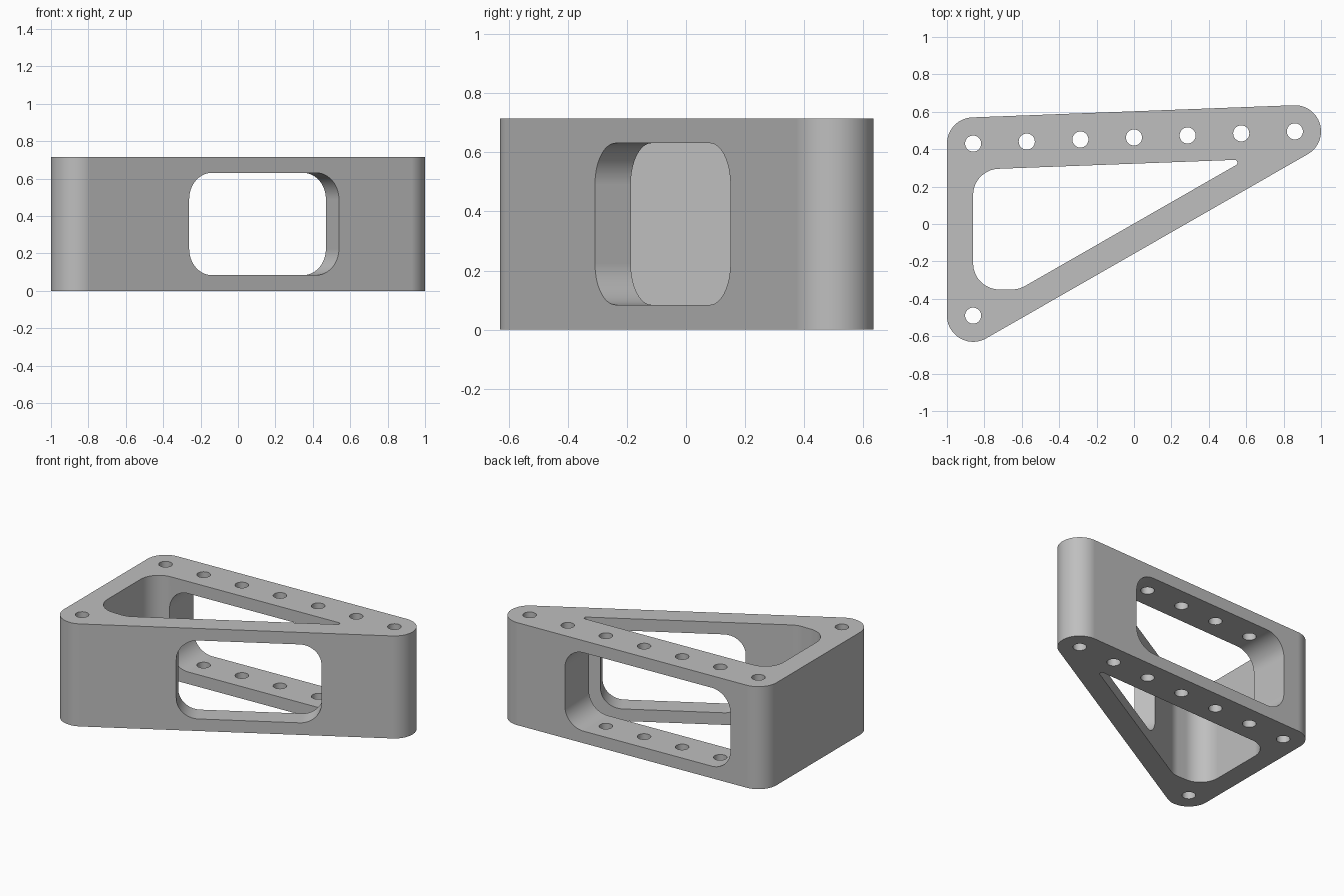
import bpy, bmesh
from math import sin, cos, tau, pi, atan2, ceil, radians
from mathutils import Vector, Matrix

if "Cube" in bpy.data.objects:
    bpy.data.objects.remove(bpy.data.objects["Cube"])

HEIGHT = 0.715
RADIUS = 0.14       # corner rounding and half the rear beam width
HOLE = 0.043
WINDOW_HEIGHT = 0.547

grey = bpy.data.materials.new("plain_grey")
grey.use_nodes = True
grey.diffuse_color = (0.52, 0.52, 0.52, 1)
grey.node_tree.nodes["Principled BSDF"].inputs["Base Color"].default_value = grey.diffuse_color


def corner_shift(points, i, r):
    """Vector from a sharp corner to the centre of its rounding."""
    p = points[i]
    a = (points[i - 1] - p).normalized()
    b = (points[(i + 1) % len(points)] - p).normalized()
    return (a + b) * r / abs(a.cross(b))


def round_loop(points, radii):
    """Round the corners of a convex counter-clockwise polygon."""
    loop = []
    for i, (p, r) in enumerate(zip(points, radii)):
        centre = p + corner_shift(points, i, r)
        d_in = p - points[i - 1]
        d_out = points[(i + 1) % len(points)] - p
        start = atan2(-d_in.x, d_in.y)
        turn = (atan2(-d_out.x, d_out.y) - start) % tau
        steps = ceil(turn / radians(6))
        for k in range(steps + 1):
            t = start + turn * k / steps
            loop.append(centre + r * Vector((cos(t), sin(t))))
    return loop


def prism(name, loop, depth, matrix=Matrix()):
    """Extrude a flat loop along the local z axis."""
    bm = bmesh.new()
    face = bm.faces.new([bm.verts.new((p.x, p.y, 0)) for p in loop])
    top = bmesh.ops.extrude_face_region(bm, geom=[face])["geom"]
    bmesh.ops.translate(bm, vec=(0, 0, depth),
                        verts=[v for v in top if isinstance(v, bmesh.types.BMVert)])
    bmesh.ops.recalc_face_normals(bm, faces=bm.faces)
    bm.transform(matrix)
    mesh = bpy.data.meshes.new(name)
    bm.to_mesh(mesh)
    bm.free()
    mesh.materials.append(grey)
    obj = bpy.data.objects.new(name, mesh)
    bpy.context.collection.objects.link(obj)
    return obj


def window(name, inner_centre, direction, width, depth):
    """Rounded rectangle cutter, pushed outward through a wall."""
    along = Vector((*direction, 0)).normalized()
    up = Vector((0, 0, 1))
    out = along.cross(up)
    origin = Vector((*inner_centre, HEIGHT / 2)) - out * 0.01
    matrix = Matrix((along, up, out)).transposed().to_4x4()
    matrix.translation = origin
    w, h = width / 2, WINDOW_HEIGHT / 2
    corners = [Vector(c) for c in ((-w, -h), (w, -h), (w, h), (-w, h))]
    return prism(name, round_loop(corners, [RADIUS] * 4), depth, matrix)


# Wedge-shaped body around the three corner hole centres
front_pin = Vector((-0.86, -0.49))
tip_pin = Vector((0.86, 0.495))
rear_pin = Vector((-0.86, 0.43))
pins = [front_pin, tip_pin, rear_pin]
outline = [p - corner_shift(pins, i, RADIUS) for i, p in enumerate(pins)]
body = prism("bracket_frame", round_loop(outline, [RADIUS] * 3), HEIGHT)

# Vertical opening inside the three walls
opening = [Vector(c) for c in ((-0.86, -0.35), (-0.615, -0.35), (0.598, 0.345), (-0.86, 0.29))]
below = Matrix.Translation((0, 0, -0.1))
cutters = [prism("opening_cutter", round_loop(opening, [RADIUS, RADIUS, 0.015, RADIUS]),
                 HEIGHT + 0.2, below)]

# Windows through the diagonal wall and the rear wall
cutters.append(window("diagonal_window_cutter", (0.07, 0.042), tip_pin - front_pin, 0.922, 0.25))
cutters.append(window("rear_window_cutter", (-0.112, 0.318), rear_pin - tip_pin, 1.245, 0.4))

# Row of holes along the rear wall, plus one at the front corner
for spot in [rear_pin.lerp(tip_pin, i / 6) for i in range(7)] + [front_pin]:
    circle = [spot + HOLE * Vector((cos(k * pi / 20), sin(k * pi / 20))) for k in range(40)]
    cutters.append(prism("hole_cutter", circle, HEIGHT + 0.2, below))

# Cut everything, then discard the cutters
bpy.ops.object.select_all(action="DESELECT")
bpy.context.view_layer.objects.active = body
body.select_set(True)
for cutter in cutters:
    cutter.hide_render = True
    mod = body.modifiers.new("cut", "BOOLEAN")
    mod.operation = "DIFFERENCE"
    mod.solver = "EXACT"
    mod.object = cutter
    bpy.ops.object.modifier_apply(modifier=mod.name)
    bpy.data.objects.remove(cutter)

# Smooth roundings with crisp edges and even flats
bpy.ops.object.shade_smooth_by_angle(angle=radians(30))
weighted = body.modifiers.new("even_flats", "WEIGHTED_NORMAL")
weighted.keep_sharp = True
